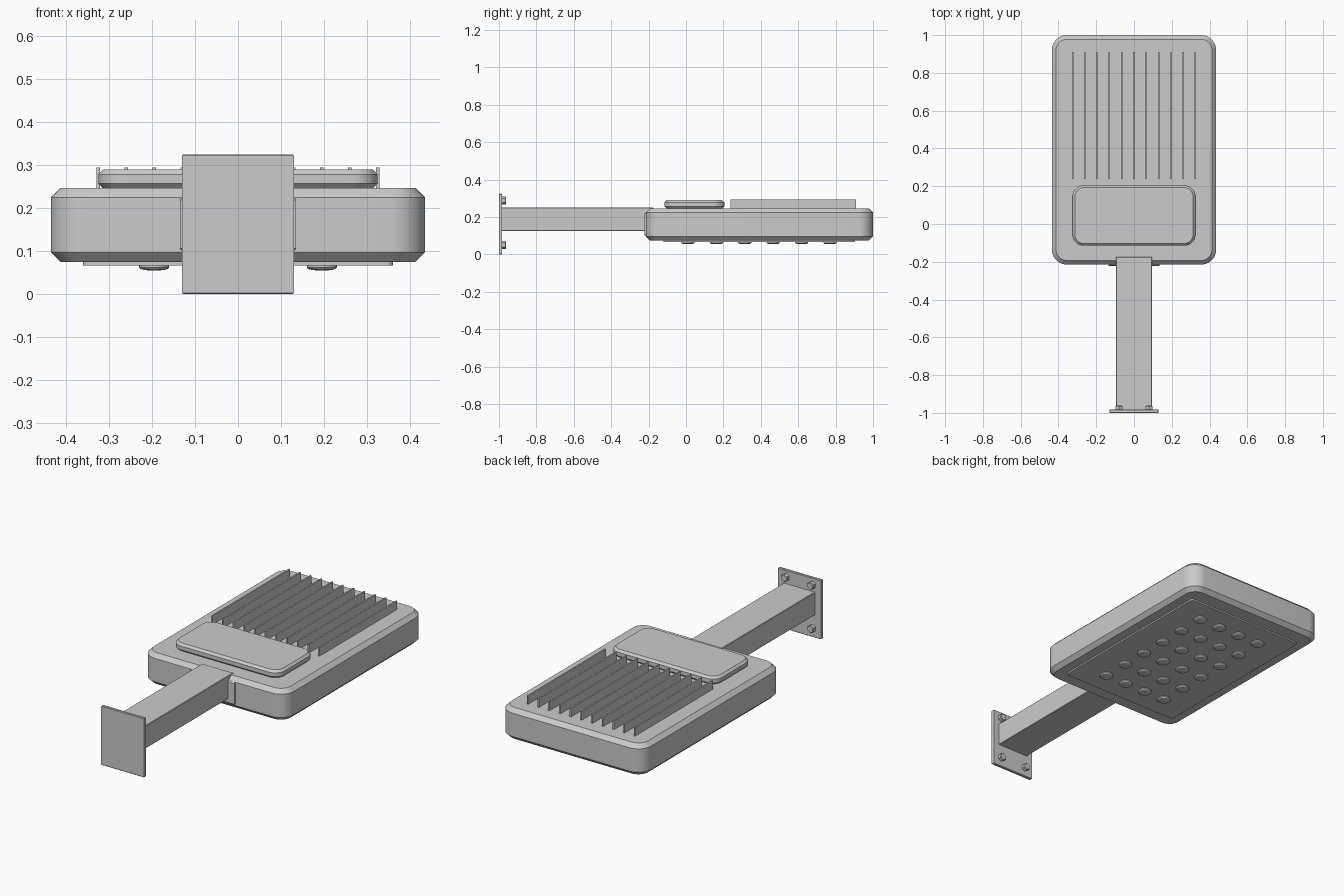
import bpy
import bmesh
from math import radians
from mathutils import Matrix

scene_cube = bpy.data.objects.get("Cube")
if scene_cube:
    bpy.data.objects.remove(scene_cube, do_unlink=True)

GREY = (0.6, 0.6, 0.6, 1.0)
metal = bpy.data.materials.new("grey_metal")
metal.use_nodes = True
metal.diffuse_color = GREY
metal.node_tree.nodes["Principled BSDF"].inputs["Base Color"].default_value = GREY


def finish(bm, name):
    """Turn a bmesh into a named object, smooth with sharp edges kept."""
    bmesh.ops.recalc_face_normals(bm, faces=bm.faces)
    mesh = bpy.data.meshes.new(name)
    bm.to_mesh(mesh)
    bm.free()
    mesh.shade_smooth()
    mesh.set_sharp_from_angle(angle=radians(30))
    mesh.materials.append(metal)
    obj = bpy.data.objects.new(name, mesh)
    bpy.context.collection.objects.link(obj)
    return obj


def slab(name, x, y, z, corner=0, chamfer=0):
    """Box between ranges, with rounded upright corners and chamfered rims."""
    bm = bmesh.new()
    bmesh.ops.create_cube(bm, size=1)
    for v in bm.verts:
        v.co = [r[0] + (c + 0.5) * (r[1] - r[0]) for c, r in zip(v.co, (x, y, z))]
    if corner:
        upright = [e for e in bm.edges if abs(e.verts[0].co.z - e.verts[1].co.z) > 0.001]
        bmesh.ops.bevel(bm, geom=upright, offset=corner, segments=10,
                        profile=0.5, affect='EDGES')
    if chamfer:
        rims = [e for e in bm.edges if abs(e.verts[0].co.z - e.verts[1].co.z) < 0.0001]
        bmesh.ops.bevel(bm, geom=rims, offset=chamfer, segments=1, affect='EDGES')
    return finish(bm, name)


def lathe(name, profile, location, sides=24):
    """Closed turned solid from (radius, height) rings."""
    bm = bmesh.new()
    rings = []
    for radius, height in profile:
        ring = bmesh.ops.create_circle(
            bm, segments=sides, radius=radius,
            matrix=Matrix.Translation((0, 0, height)))["verts"]
        rings.append(ring)
    for a, b in zip(rings, rings[1:]):
        for i in range(sides):
            j = (i + 1) % sides
            bm.faces.new((a[i], a[j], b[j], b[i]))
    bm.faces.new(rings[0])
    bm.faces.new(rings[-1])
    obj = finish(bm, name)
    obj.location = location
    return obj


# Lamp head: housing, raised cover and underside panel
slab("housing", (-0.435, 0.435), (-0.215, 1.0), (0.075, 0.247), 0.08, 0.022)
slab("driver_cover", (-0.325, 0.325), (-0.115, 0.205), (0.245, 0.29), 0.06, 0.012)
slab("lens_panel", (-0.36, 0.36), (-0.12, 0.9), (0.067, 0.08), 0.015)

# Cooling fins
for i in range(11):
    x = (i - 5) * 0.065
    slab("cooling_fin", (x - 0.004, x + 0.004), (0.237, 0.91), (0.24, 0.294))

# Lens grid under the head
dome = [(0.035, 0.012), (0.035, 0.007), (0.031, 0.003), (0.022, 0.001), (0.012, 0)]
for col in range(4):
    for row in range(6):
        lathe("lens", dome, ((col - 1.5) * 0.13, 0.01 + row * 0.152, 0.055))

# Arm, socket collar and wall plate
slab("arm", (-0.095, 0.095), (-0.985, -0.175), (0.125, 0.251), chamfer=0.003)
slab("arm_collar", (-0.135, 0.135), (-0.222, -0.19), (0.1, 0.225), chamfer=0.006)
slab("wall_plate", (-0.13, 0.13), (-1.0, -0.983), (0, 0.325), chamfer=0.003)

# Hex bolts on the plate
for x in (-0.08, 0.08):
    for z in (0.05, 0.288):
        bolt = lathe("plate_bolt", [(0.021, 0), (0.021, 0.019), (0.018, 0.022)],
                     (x, -0.984, z), sides=6)
        bolt.rotation_euler.x = radians(-90)
